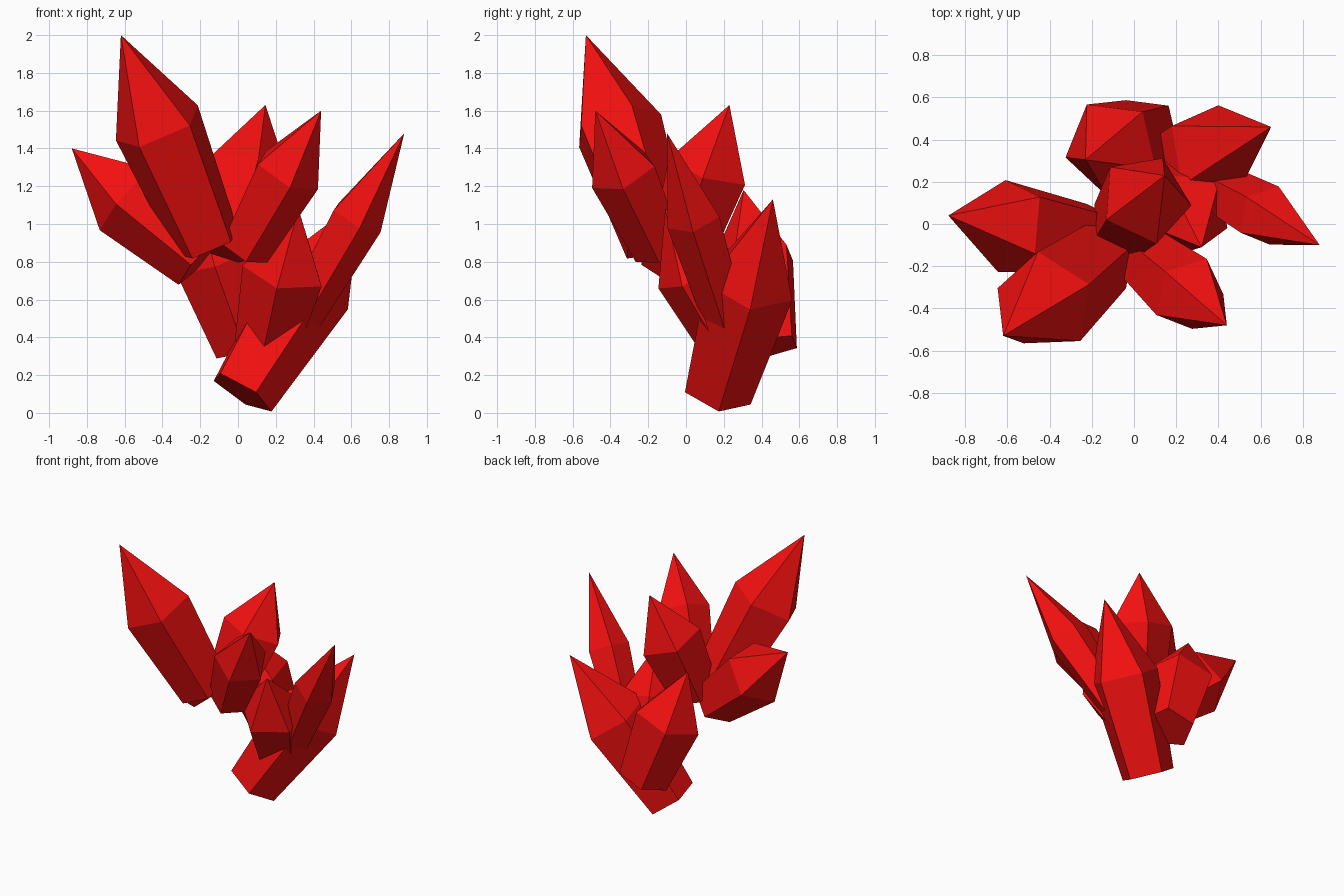
import bpy, bmesh, math
from mathutils import Vector

if "Cube" in bpy.data.objects:
    bpy.data.objects.remove(bpy.data.objects["Cube"])

red = bpy.data.materials.new("crystal_red")
red.diffuse_color = (0.9, 0.005, 0.005, 1)
red.use_nodes = True
red.node_tree.nodes["Principled BSDF"].inputs["Base Color"].default_value = red.diffuse_color


def crystal(name, base, tip, radius, corner, sides=5):
    """Tapered prism with a pointed tip; 'corner' is where one shoulder vertex lies."""
    base, tip, corner = Vector(base), Vector(tip), Vector(corner)
    axis = (tip - base).normalized()
    shoulder = base.lerp(tip, 0.56)
    u = corner - shoulder
    u = (u - axis * u.dot(axis)).normalized()
    v = axis.cross(u)
    bm = bmesh.new()

    def ring(centre, r):
        angles = [2 * math.pi * i / sides for i in range(sides)]
        return [bm.verts.new(centre + r * (math.cos(a) * u + math.sin(a) * v)) for a in angles]

    low, high = ring(base, radius * 0.76), ring(shoulder, radius)
    apex = bm.verts.new(tip)
    bm.faces.new(low[::-1])
    for i in range(sides):
        j = (i + 1) % sides
        bm.faces.new((low[i], low[j], high[j], high[i]))
        bm.faces.new((high[i], high[j], apex))
    mesh = bpy.data.meshes.new(name)
    bm.to_mesh(mesh)
    bm.free()
    mesh.materials.append(red)
    bpy.context.collection.objects.link(bpy.data.objects.new(name, mesh))


# Upper cluster
crystal("tall_crystal", (-.162, -.163, .90), (-.62, -.53, 2.0), .248, (-.22, -.29, 1.63))
crystal("left_crystal", (-.20, -.07, .81), (-.88, .04, 1.40), .23, (-.74, -.01, .97))
crystal("front_crystal", (.03, -.14, .865), (.44, -.48, 1.60), .188, (.28, -.50, 1.20))
crystal("centre_crystal", (-.06, -.02, .86), (.145, .23, 1.63), .225, (.14, .32, 1.21))
# Lower cluster
crystal("slender_right_crystal", (.30, .22, .46), (.88, -.10, 1.48), .15, (.77, .03, .98))
crystal("root_crystal", (.018, .166, .108), (.65, .46, 1.13), .248, (.58, .34, .55))
crystal("low_front_crystal", (.15, .27, .34), (.32, -.11, 1.08), .228, (.20, -.165, .64))
crystal("back_crystal", (.053, .43, .35), (-.23, .305, 1.18), .238, (-.21, .54, .81))
